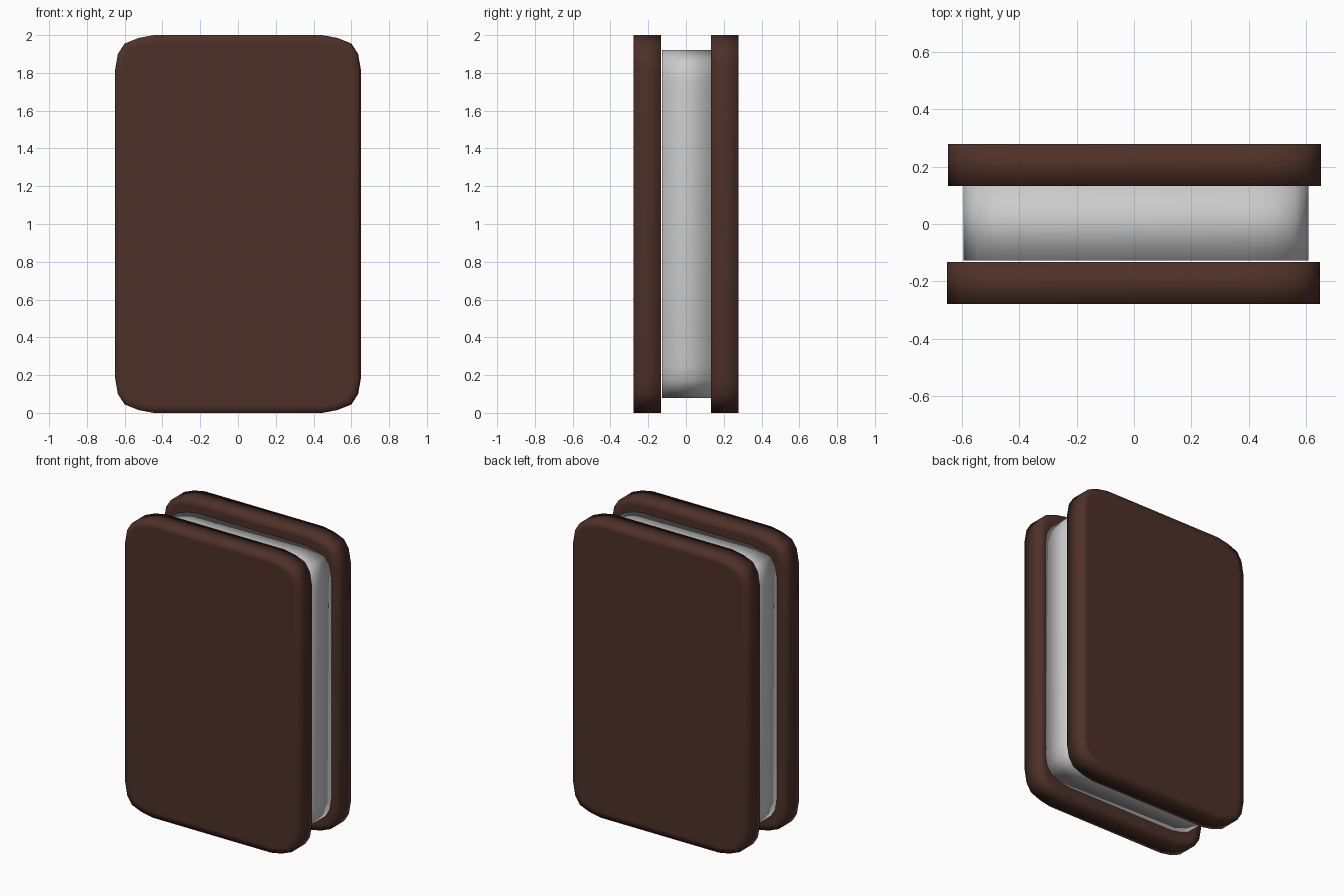
import bpy, bmesh

if "Cube" in bpy.data.objects:
    bpy.data.objects.remove(bpy.data.objects["Cube"])

# One corner of the rounded outline, as insets (from side, from top)
CORNER = [(0.0, 0.185), (0.015, 0.10), (0.05, 0.045), (0.125, 0.015), (0.205, 0.0)]


def outline(half_w, half_h, scale=1.0):
    """Counter-clockwise rounded rectangle in x/z."""
    q = [(half_w - a * scale, half_h - b * scale) for a, b in CORNER]
    top_left = [(-x, z) for x, z in reversed(q)]
    upper = q + top_left
    return upper + [(-x, -z) for x, z in upper]


def slab(name, half_w, half_h, y0, y1, cx=0.0, scale=1.0, inset=0.1):
    """Extruded rounded slab with an inset loop on both broad faces."""
    bm = bmesh.new()
    pts = outline(half_w, half_h, scale)
    front = bm.faces.new([bm.verts.new((x + cx, y0, z + 1)) for x, z in pts])
    ext = bmesh.ops.extrude_face_region(bm, geom=[front], use_keep_orig=True)
    back_verts = [v for v in ext["geom"] if isinstance(v, bmesh.types.BMVert)]
    bmesh.ops.translate(bm, verts=back_verts, vec=(0, y1 - y0, 0))
    bmesh.ops.recalc_face_normals(bm, faces=bm.faces)
    caps = [f for f in bm.faces if len(f.verts) > 4]
    bmesh.ops.inset_individual(bm, faces=caps, thickness=inset)
    for f in bm.faces:
        f.smooth = True
    mesh = bpy.data.meshes.new(name)
    bm.to_mesh(mesh)
    bm.free()
    obj = bpy.data.objects.new(name, mesh)
    bpy.context.collection.objects.link(obj)
    return obj


chocolate = bpy.data.materials.new("chocolate")
chocolate.diffuse_color = (0.075, 0.03, 0.021, 1)
chocolate.use_nodes = True
chocolate.node_tree.nodes["Principled BSDF"].inputs["Base Color"].default_value = chocolate.diffuse_color

# Two chocolate wafers
for name, y0, y1, cx in (("front_wafer", -0.278, -0.133, -0.002),
                         ("back_wafer", 0.133, 0.278, 0.002)):
    slab(name, 0.649, 1.0, y0, y1, cx, inset=0.04).data.materials.append(chocolate)

# Ice cream filling, slightly smaller than the wafers
slab("ice_cream_filling", 0.60, 0.92, -0.127, 0.133, 0.007, 0.92, inset=0.04)
